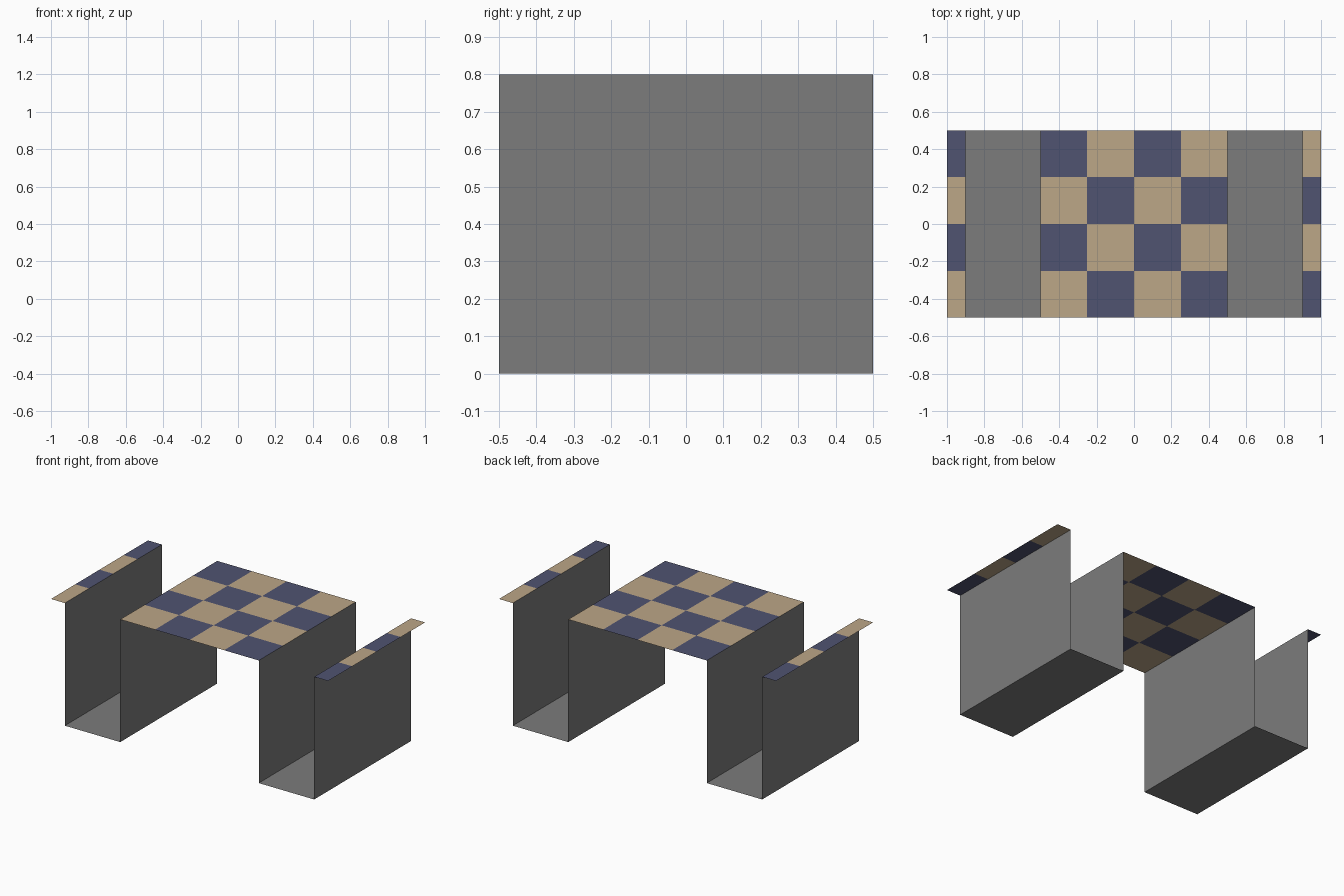
import bpy, bmesh, math

if "Cube" in bpy.data.objects:
    bpy.data.objects.remove(bpy.data.objects["Cube"])


def material(name, rgb):
    m = bpy.data.materials.new(name)
    m.diffuse_color = (*rgb, 1.0)
    m.use_nodes = True
    m.node_tree.nodes["Principled BSDF"].inputs["Base Color"].default_value = m.diffuse_color
    return m


grey = material("grey", (0.2, 0.2, 0.2))
navy = material("navy", (0.08, 0.087, 0.165))
tan = material("tan", (0.505, 0.385, 0.242))

HALF, TOP, CELL = 0.5, 0.8, 0.25   # half depth, deck height, checker size


def sheet(name, profile, mats, rows):
    """Extrude an open x/z profile along y as a thin sheet."""
    bm = bmesh.new()
    rings = [[bm.verts.new((x, -HALF + 2 * HALF * j / rows, z)) for x, z in profile]
             for j in range(rows + 1)]
    for a, b in zip(rings, rings[1:]):
        for i in range(len(profile) - 1):
            f = bm.faces.new((a[i], a[i + 1], b[i + 1], b[i]))
            if len(mats) > 1:  # checker rule from the global cell position
                c = f.calc_center_median()
                f.material_index = (math.floor((c.x + 1) / CELL)
                                    + math.floor((c.y + HALF) / CELL)) % 2
    me = bpy.data.meshes.new(name)
    bm.to_mesh(me)
    bm.free()
    for m in mats:
        me.materials.append(m)
    ob = bpy.data.objects.new(name, me)
    bpy.context.collection.objects.link(ob)


# Checkered centre deck and outer lips
sheet("deck", [(-0.5 + CELL * i, TOP) for i in range(5)], (tan, navy), 4)
sheet("left_lip", [(-1, TOP), (-0.9, TOP)], (tan, navy), 4)
sheet("right_lip", [(0.9, TOP), (1, TOP)], (tan, navy), 4)

# Open U-shaped troughs either side of the deck
for name, x0, x1 in (("left_trough", -0.9, -0.5), ("right_trough", 0.5, 0.9)):
    sheet(name, [(x0, TOP), (x0, 0), (x1, 0), (x1, TOP)], (grey,), 1)
